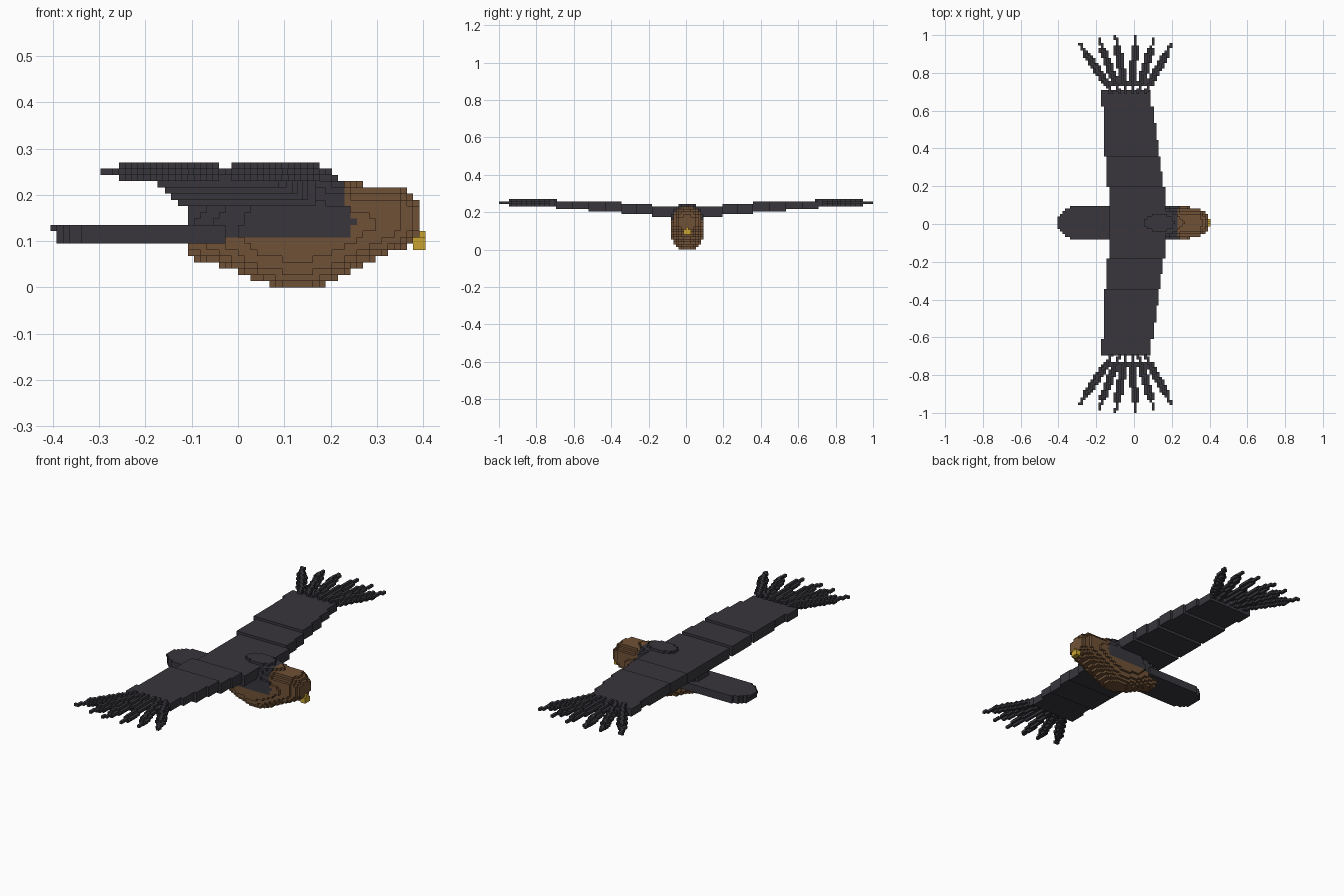
import bpy, bmesh, math

if "Cube" in bpy.data.objects:
    bpy.data.objects.remove(bpy.data.objects["Cube"], do_unlink=True)

V = 2 / 148          # edge length of one block
CY = V / 2           # body centre line


def material(name, rgb):
    m = bpy.data.materials.new(name)
    m.use_nodes = True
    m.diffuse_color = (*rgb, 1)
    m.node_tree.nodes["Principled BSDF"].inputs["Base Color"].default_value = (*rgb, 1)
    return m


DARK = material("dark_feather", (0.040, 0.037, 0.046))
BROWN = material("brown_feather", (0.160, 0.083, 0.037))
YELLOW = material("yellow_beak", (0.58, 0.37, 0.03))


def finish(name, bm, mats):
    bmesh.ops.recalc_face_normals(bm, faces=bm.faces)
    me = bpy.data.meshes.new(name)
    bm.to_mesh(me)
    bm.free()
    for m in mats:
        me.materials.append(m)
    ob = bpy.data.objects.new(name, me)
    bpy.context.scene.collection.objects.link(ob)
    return ob


def blocks(name, cells, mats):
    """Outer skin of a set of grid cells; cells maps (i, j, k) to a material slot."""
    bm = bmesh.new()
    verts = {}

    def vert(c):
        if c not in verts:
            verts[c] = bm.verts.new([n * V for n in c])
        return verts[c]

    for cell, slot in cells.items():
        for axis in range(3):
            for side in (0, 1):
                near = list(cell)
                near[axis] += 2 * side - 1
                if tuple(near) in cells:
                    continue
                ring = []
                for a, b in ((0, 0), (1, 0), (1, 1), (0, 1)):
                    c = list(cell)
                    c[axis] += side
                    c[(axis + 1) % 3] += a
                    c[(axis + 2) % 3] += b
                    ring.append(vert(tuple(c)))
                if not side:
                    ring.reverse()
                bm.faces.new(ring).material_index = slot
    me = bpy.data.meshes.new(name)
    bm.to_mesh(me)
    bm.free()
    for m in mats:
        me.materials.append(m)
    ob = bpy.data.objects.new(name, me)
    bpy.context.scene.collection.objects.link(ob)


def slab(name, outline, z0, z1, mat):
    """Flat outline extruded upwards."""
    bm = bmesh.new()
    f = bm.faces.new([bm.verts.new((x, y, z0)) for x, y in outline])
    top = bmesh.ops.extrude_face_region(bm, geom=[f])["geom"]
    bmesh.ops.translate(bm, vec=(0, 0, z1 - z0),
                        verts=[g for g in top if isinstance(g, bmesh.types.BMVert)])
    finish(name, bm, [mat])


def box_cells(i0, i1, j0, j1, k0, k1):
    return {(i, j, k): 0 for i in range(i0, i1 + 1)
            for j in range(j0, j1 + 1) for k in range(k0, k1 + 1)}


# Body and head: oval sections through stations (x, bottom, top, half width)
STATIONS = [(-.11, .064, .185, .050), (-.06, .055, .205, .066), (-.02, .042, .215, .075),
            (.03, .018, .232, .087), (.10, -.002, .247, .090), (.16, -.002, .247, .090),
            (.20, .012, .240, .089), (.25, .040, .224, .085), (.30, .064, .222, .081),
            (.345, .080, .220, .074), (.372, .096, .200, .060), (.395, .112, .172, .040)]


def station(x):
    for a, b in zip(STATIONS, STATIONS[1:]):
        if a[0] <= x <= b[0]:
            t = (x - a[0]) / (b[0] - a[0])
            return [p + (q - p) * t for p, q in zip(a[1:], b[1:])]


body = {}
for i in range(-8, 29):
    x = (i + .5) * V
    lo, hi, hw = station(x)
    for j in range(-7, 8):
        for k in range(0, 19):
            z = (k + .5) * V
            u = abs(j * V) / hw
            w = abs(z - (lo + hi) / 2) / ((hi - lo) / 2)
            if u ** 2.4 + w ** 2.2 <= 1:
                # dark mantle over the back, with a pointed shoulder
                edge = .236 + max(0, .018 - .6 * abs(z - .14))
                body[i, j, k] = 0 if z > .11 and x < edge else 1
blocks("body", body, [DARK, BROWN])

# Beak: base set into the face, and a hooked tip
beak = box_cells(28, 28, -1, 1, 7, 10)
beak.update(box_cells(29, 29, -1, 1, 6, 7))
beak.update(box_cells(28, 28, -1, 1, 6, 7))
beak.update(box_cells(29, 29, 0, 0, 8, 8))
blocks("beak", beak, [YELLOW])

# Tail: flat paddle with a rounded end
tail = {}
for i in range(-30, -2):
    half = [2, 3, 4, 5, 5, 6][min(i + 30, 5)]
    for j in range(-half, half + 1):
        for k in range(9 if i == -30 else 7, 10):
            tail[i, j, k] = 0
blocks("tail", tail, [DARK])

# Wing segments: (start, end, bottom, top) in blocks, then inner and outer
# leading edge and trailing edge
SEGMENTS = [(0, 14, 13, 17, .167, .167, -.130, -.130),
            (14, 26, 14, 18, .150, .140, -.145, -.145),
            (26, 39, 15, 19, .130, .118, -.158, -.158),
            (39, 52, 16, 19, .105, .088, -.160, -.174)]
for side, s in (("left", 1), ("right", -1)):
    for n, (a, b, k0, k1, f0, f1, r0, r1) in enumerate(SEGMENTS, 1):
        y0, ym, y1 = (CY + s * t * V for t in (a, (a + b) / 2, b))
        pts = [(r0, y0), (f0, y0), (f0, ym)]
        if f1 != f0:
            pts.append((f1, ym))
        pts += [(f1, y1), (r1, y1)]
        if r1 != r0:
            pts += [(r1, ym), (r0, ym)]
        slab(f"{'far' if s > 0 else 'near'}_wing_segment_{n}", pts, k0 * V, k1 * V, DARK)

# Wing tip feathers: fanned lines of blocks, thick then a thin point
FEATHERS = [(-.120, -.288, .955), (-.080, -.188, .983), (-.045, -.098, .995),
            (-.010, .008, .995), (.025, .105, .983), (.060, .200, .955)]
for side, s in (("far", 1), ("near", -1)):
    for n, (xb, xt, yt) in enumerate(FEATHERS, 1):
        cells = {}
        for step in range(101):
            t = step / 100
            i = math.floor((xb + (xt - xb) * t) / V)
            j = math.floor((.70 + (yt - .70) * t) / V)
            j = j if s > 0 else -1 - j
            cells[i, j, 18] = 0
            if .12 < t < .80:
                for d in ((1, 0, 0), (-1, 0, 0), (0, 0, 1), (0, 0, -1)):
                    cells[i + d[0], j, 18 + d[2]] = 0
            elif t <= .12:
                cells[i, j, 17] = cells[i, j, 19] = 0
        blocks(f"{side}_wing_feather_{n}", cells, [DARK])
